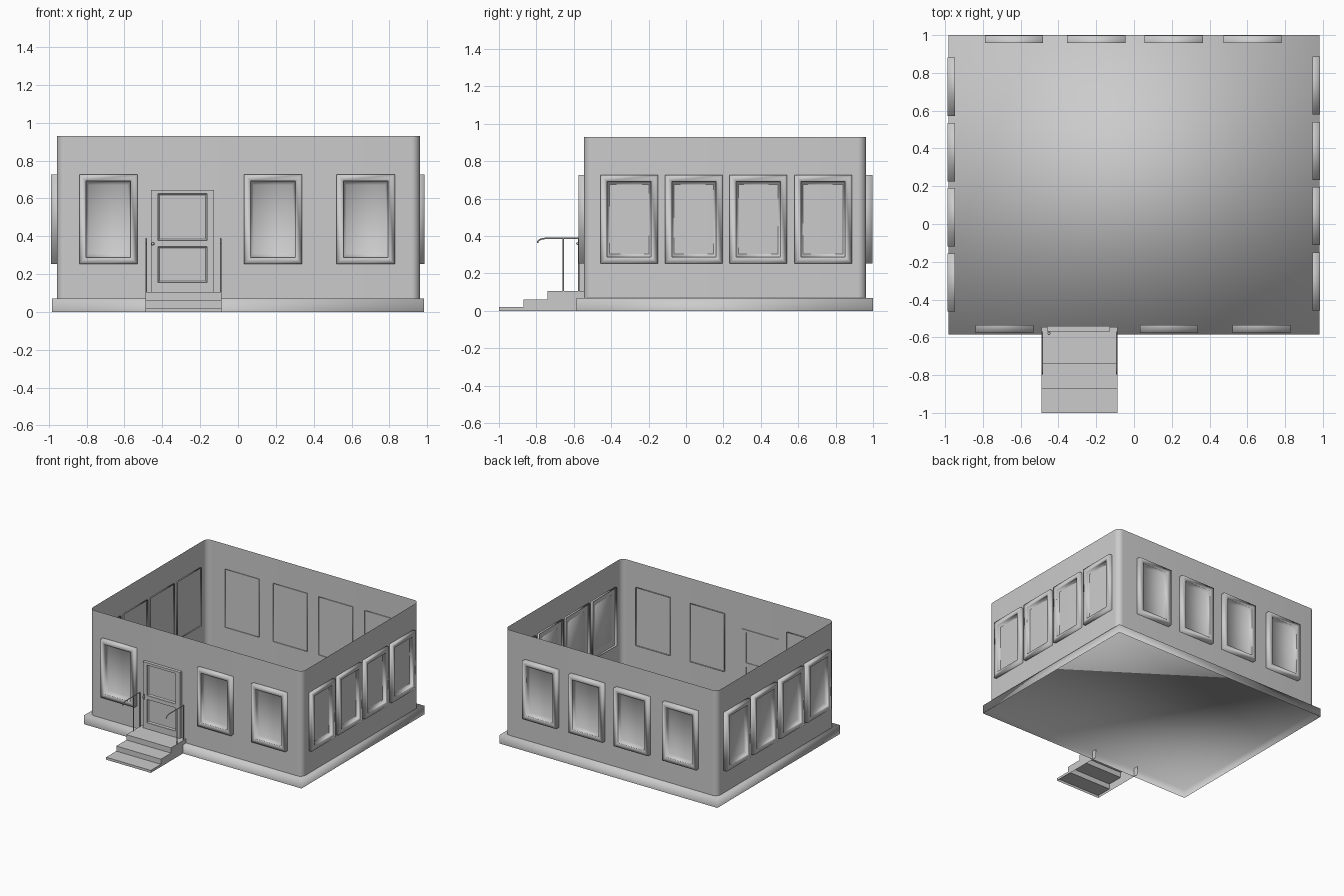
import bpy, bmesh
from math import radians, sin, cos, pi
from mathutils import Matrix, Vector

if "Cube" in bpy.data.objects:
    bpy.data.objects.remove(bpy.data.objects["Cube"])


def make_object(name, bm, sharp=None):
    """Link the mesh; sharp is the smooth-by-angle limit in degrees (None = flat)."""
    mesh = bpy.data.meshes.new(name)
    bm.to_mesh(mesh)
    bm.free()
    ob = bpy.data.objects.new(name, mesh)
    bpy.context.collection.objects.link(ob)
    if sharp:
        bpy.ops.object.select_all(action='DESELECT')
        bpy.context.view_layer.objects.active = ob
        ob.select_set(True)
        bpy.ops.object.shade_smooth_by_angle(angle=radians(sharp))
    return ob


def box(name, lo, hi, open_bottom=False, sharp=None):
    lo, hi = Vector(lo), Vector(hi)
    bm = bmesh.new()
    bmesh.ops.create_cube(bm, size=1)
    if open_bottom:
        down = [f for f in bm.faces if f.normal.z < -0.5]
        bmesh.ops.delete(bm, geom=down, context='FACES_ONLY')
    for v in bm.verts:
        v.co = (lo + hi) / 2 + v.co * (hi - lo)
    return make_object(name, bm, sharp)


def stepped_panel(bm, rings, matrix=Matrix()):
    """Rectangular rings (half width, half height, depth) bridged in order, front end capped."""
    loops = []
    for w, h, d in rings:
        loops.append([bm.verts.new(matrix @ Vector((x, -d, z)))
                      for x, z in ((-w, -h), (w, -h), (w, h), (-w, h))])
    for a, b in zip(loops, loops[1:]):
        for i in range(4):
            j = (i + 1) % 4
            bm.faces.new((a[i], a[j], b[j], b[i]))
    bm.faces.new(loops[-1])


# Foundation slab, open underneath and softly shaded
box("foundation", (-0.983, -0.585, 0), (0.983, 1.0, 0.07), open_bottom=True, sharp=120)

# Open-topped wall shell with rounded corners
X0, X1, Y0, Y1, R = -0.957, 0.961, -0.545, 0.963, 0.045
bm = bmesh.new()
outline = []
for cx, cy, start in ((X1 - R, Y1 - R, 0), (X0 + R, Y1 - R, 1),
                      (X0 + R, Y0 + R, 2), (X1 - R, Y0 + R, 3)):
    for k in range(9):
        a = (start + k / 8) * pi / 2
        outline.append((cx + R * cos(a), cy + R * sin(a)))
bottom = [bm.verts.new((x, y, 0.07)) for x, y in outline]
top = [bm.verts.new((x, y, 0.93)) for x, y in outline]
for i in range(len(outline)):
    j = (i + 1) % len(outline)
    bm.faces.new((bottom[i], bottom[j], top[j], top[i]))
make_object("walls", bm, 35)


# Windows: raised frame with a sloped reveal and a recessed pane
def window(name, x, y, turn):
    bm = bmesh.new()
    m = Matrix.Translation((x, y, 0.49)) @ Matrix.Rotation(radians(turn), 4, 'Z')
    stepped_panel(bm, [(0.154, 0.237, -0.01), (0.154, 0.237, 0.031),
                       (0.118, 0.203, 0.031), (0.118, 0.203, 0.024),
                       (0.103, 0.18, 0.001)], m)
    make_object(name, bm, 120)


for i, x in enumerate((-0.685, 0.185, 0.675)):
    window(f"front_window_{i}", x, Y0, 0)
for i, x in enumerate((-0.635, -0.2, 0.21, 0.627)):
    window(f"back_window_{i}", x, Y1 + 0.004, 180)
for i, y in enumerate((-0.304, 0.042, 0.386, 0.733)):
    window(f"right_window_{i}", 0.955, y, 90)
    window(f"left_window_{i}", -0.957, y - 0.006, -90)

# Door frame, leaf and two recessed panels
DX = -0.293
for name, x0, x1, z0, z1 in (("door_jamb_left", DX - 0.167, DX - 0.13, 0.105, 0.645),
                             ("door_jamb_right", DX + 0.13, DX + 0.167, 0.105, 0.645),
                             ("door_rail_top", DX - 0.13, DX + 0.13, 0.625, 0.645),
                             ("door_rail_middle", DX - 0.13, DX + 0.13, 0.345, 0.377),
                             ("door_rail_bottom", DX - 0.13, DX + 0.13, 0.105, 0.155)):
    box(name, (x0, -0.57, z0), (x1, -0.54, z1))
for name, z0, z1 in (("door_panel_upper", 0.377, 0.625), ("door_panel_lower", 0.155, 0.345)):
    bm = bmesh.new()
    m = Matrix.Translation((DX, Y0, (z0 + z1) / 2))
    h = (z1 - z0) / 2
    stepped_panel(bm, [(0.13, h, 0.018), (0.122, h - 0.008, 0.01)], m)
    make_object(name, bm)

# Door handle
box("door_handle_plate", (-0.455, -0.574, 0.34), (-0.445, -0.57, 0.383))
bm = bmesh.new()
bmesh.ops.create_uvsphere(bm, u_segments=12, v_segments=8, radius=0.008,
                          matrix=Matrix.Translation((-0.45, -0.579, 0.36)))
make_object("door_knob", bm, 35)

# Front steps, open underneath
profile = [(-1.0, 0), (-1.0, 0.02), (-0.87, 0.02), (-0.87, 0.062),
           (-0.74, 0.062), (-0.74, 0.105), (-0.545, 0.105), (-0.545, 0)]
bm = bmesh.new()
sides = [[bm.verts.new((x, y, z)) for y, z in profile] for x in (-0.49, -0.087)]
for i in range(len(profile) - 2):
    bm.faces.new((sides[0][i], sides[1][i], sides[1][i + 1], sides[0][i + 1]))
bm.faces.new(sides[0])
bm.faces.new(sides[1][::-1])
bmesh.ops.recalc_face_normals(bm, faces=bm.faces)
make_object("front_steps", bm)


# Handrails: bent top rail and two posts per side
def tube(name, points, radius=0.004):
    curve = bpy.data.curves.new(name, 'CURVE')
    curve.dimensions = '3D'
    curve.bevel_depth = radius
    curve.bevel_resolution = 2
    curve.use_fill_caps = True
    spline = curve.splines.new('POLY')
    spline.points.add(len(points) - 1)
    for p, co in zip(spline.points, points):
        p.co = (*co, 1)
    bpy.context.collection.objects.link(bpy.data.objects.new(name, curve))


for side, x in (("left", -0.486), ("right", -0.092)):
    bend = [(x, -0.757 - 0.037 * sin(a), 0.363 + 0.024 * cos(a))
            for a in (pi / 2 * k / 5 for k in range(5, -1, -1))]
    tube(f"handrail_{side}", bend + [(x, -0.575, 0.387)])
    tube(f"outer_post_{side}", [(x, -0.655, 0.1), (x, -0.655, 0.387)])
    tube(f"inner_post_{side}", [(x, -0.573, 0.1), (x, -0.573, 0.387)])
